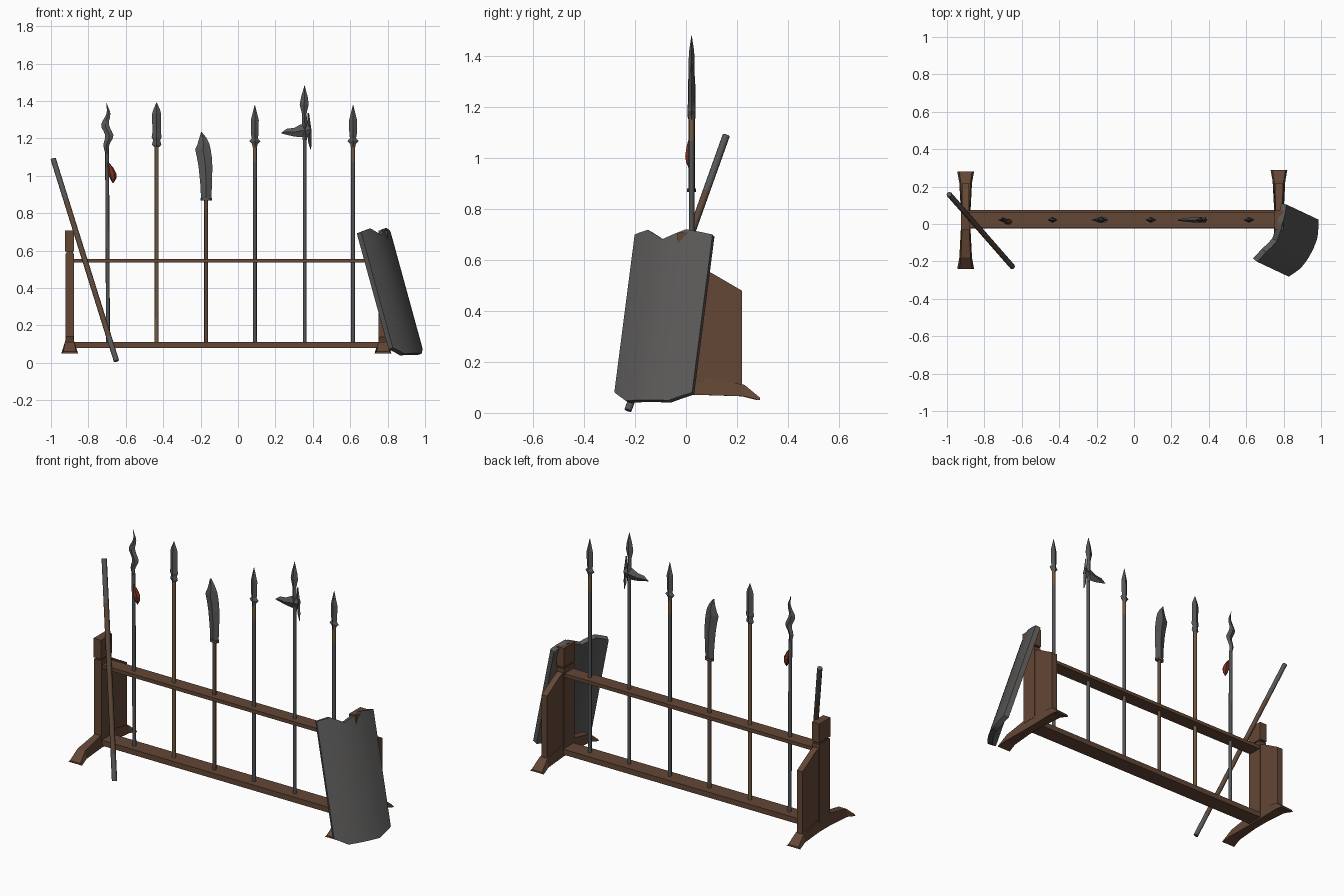
import bpy, bmesh, math
from mathutils import Vector

if "Cube" in bpy.data.objects:
    bpy.data.objects.remove(bpy.data.objects["Cube"])


def mat(name, rgb):
    m = bpy.data.materials.new(name)
    m.diffuse_color = (*rgb, 1)
    m.use_nodes = True
    m.node_tree.nodes["Principled BSDF"].inputs["Base Color"].default_value = m.diffuse_color
    return m


WOOD = mat("rack_wood", (0.125, 0.062, 0.036))
METAL = mat("dark_metal", (0.095, 0.095, 0.095))
SHAFT = mat("grey_shaft", (0.085, 0.088, 0.092))
TAN = mat("tan_shaft", (0.17, 0.105, 0.05))
BROWN = mat("brown_shaft", (0.11, 0.065, 0.042))
RED = mat("red_tassel", (0.19, 0.03, 0.014))
SHIELD = mat("shield_grey", (0.1, 0.097, 0.095))


def loft(name, rings, mats, rule=None):
    """Closed skin through rings of equal point counts."""
    bm = bmesh.new()
    vs = [[bm.verts.new(p) for p in r] for r in rings]
    n = len(vs[0])
    for a, b in zip(vs, vs[1:]):
        for i in range(n):
            j = (i + 1) % n
            bm.faces.new((a[i], a[j], b[j], b[i]))
    bm.faces.new(vs[0])
    bm.faces.new(vs[-1])
    bmesh.ops.recalc_face_normals(bm, faces=bm.faces)
    if rule:
        for f in bm.faces:
            f.material_index = rule(f.calc_center_median())
    me = bpy.data.meshes.new(name)
    bm.to_mesh(me)
    bm.free()
    ob = bpy.data.objects.new(name, me)
    bpy.context.collection.objects.link(ob)
    for m in mats:
        me.materials.append(m)
    return ob


def box(name, x, y, z, m=WOOD):
    return loft(name, [[(x[0], y[0], k), (x[1], y[0], k), (x[1], y[1], k), (x[0], y[1], k)] for k in z], [m])


def rod(name, a, b, r, mats, cuts=(), rule=None, n=8):
    a, b = Vector(a), Vector(b)
    q = (b - a).to_track_quat('Z', 'Y')
    circ = [q @ Vector((r * math.cos(2 * math.pi * i / n), r * math.sin(2 * math.pi * i / n), 0)) for i in range(n)]
    ob = loft(name, [[a.lerp(b, t) + c for c in circ] for t in (0, *cuts, 1)], mats, rule)
    for p in ob.data.polygons:
        p.use_smooth = len(p.vertices) == 4
    return ob


WY = 0.022  # depth line of the standing weapons


def blade(name, secs, along_x=False, m=METAL):
    """Diamond-section blade: (x, z, half width, half thickness)."""
    rings = []
    for x, z, h, t in secs:
        dx, dz = (0, h) if along_x else (h, 0)
        rings.append([(x - dx, WY, z - dz), (x, WY - t, z), (x + dx, WY, z + dz), (x, WY + t, z)])
    return loft(name, rings, [m])


# rack ends: foot, post, head block and back panel
for side, cx, cy in (("left", -0.9, 0.02), ("right", 0.775, 0.03)):
    half = [(0.26, 0.045, 0.05, 0.06), (0.2, 0.034, 0.065, 0.11), (0.05, 0.026, 0.07, 0.14)]
    prof = [(-y, h, a, b) for y, h, a, b in half] + [(y, h, a, b) for y, h, a, b in reversed(half)]
    loft(side + "_foot", [[(cx - h, cy + y, a), (cx + h, cy + y, a), (cx + h * 0.75, cy + y, b),
                           (cx - h * 0.75, cy + y, b)] for y, h, a, b in prof], [WOOD])
    box(side + "_post", (cx - 0.023, cx + 0.023), (-0.028, 0.07), (0.12, 0.585))
    box(side + "_neck", (cx - 0.018, cx + 0.018), (-0.02, 0.062), (0.58, 0.6))
    box(side + "_head_block", (cx - 0.024, cx + 0.024), (-0.033, 0.072), (0.595, 0.708))
    panel = [(0.06, 0.1), (0.22, 0.1), (0.22, 0.48), (0.1, 0.55), (0.06, 0.565)]
    loft(side + "_back_panel", [[(cx + s, y, z) for y, z in panel] for s in (-0.018, 0.018)], [WOOD])

# cross beams
box("lower_beam", (-0.89, 0.77), (-0.023, 0.075), (0.08, 0.112))
box("upper_beam", (-0.89, 0.77), (-0.018, 0.065), (0.535, 0.556))


def shaft(name, x, top, m, band_from=None, x_top=None, band=TAN):
    xt = x if x_top is None else x_top
    low = 0.1
    if band_from is None:
        return rod(name, (x, WY, low), (xt, WY, top), 0.0105, [m])
    t = (band_from - low) / (top - low)
    return rod(name, (x, WY, low), (xt, WY, top), 0.0105, [m, band], (t,), lambda c: int(c.z > band_from))


def spear(name, x, z0, tip, w):
    blade(name, [(x, z0, 0.011, 0.011), (x, z0 + 0.02, 0.015, 0.015), (x, z0 + 0.035, 0.03, 0.016),
                 (x, z0 + 0.05, 0.016, 0.015), (x, z0 + 0.07, 0.02, 0.013), (x, tip - 0.08, w, 0.012),
                 (x, tip, 0.001, 0.001)])


# wavy spear with a red tassel
shaft("wavy_spear_shaft", -0.695, 1.13, SHAFT, x_top=-0.7)
wave = []
for i in range(15):
    t = i / 14
    wave.append((-0.7 + 0.014 * math.sin(t * 13 + 3.5) * min(1, 3 * t) * (1 - 0.7 * t * t),
                 1.12 + 0.27 * t, max(0.001, 0.022 * min(1, 0.45 + 1.6 * t) * min(1, 2.2 * (1 - t))),
                 0.012 * (1 - t) + 0.001))
blade("wavy_spear_blade", wave)
tas = [(-0.695, 1.07, 0.005), (-0.682, 1.045, 0.014), (-0.672, 1.01, 0.022), (-0.668, 0.985, 0.017),
       (-0.668, 0.96, 0.002)]
loft("red_tassel", [[(x + r * math.cos(a * math.pi / 3), 0.012 + 0.8 * r * math.sin(a * math.pi / 3), z)
                     for a in range(6)] for x, z, r in tas], [RED])

# broad spear
shaft("broad_spear_shaft", -0.435, 1.17, TAN)
blade("broad_spear_head", [(-0.435, 1.155, 0.014, 0.014), (-0.435, 1.165, 0.025, 0.016), (-0.435, 1.19, 0.019, 0.015),
                           (-0.435, 1.205, 0.027, 0.016), (-0.435, 1.23, 0.023, 0.013), (-0.435, 1.33, 0.024, 0.012),
                           (-0.435, 1.35, 0.019, 0.01), (-0.435, 1.392, 0.001, 0.001)])

# glaive
shaft("glaive_shaft", -0.17, 0.875, BROWN)
loft("glaive_collar", [[(-0.17 + 0.03 * math.cos(a * math.pi / 4), WY + 0.018 * math.sin(a * math.pi / 4), z)
                        for a in range(8)] for z in (0.868, 0.882)], [METAL])
edges = [(0.88, -0.198, -0.143), (0.95, -0.201, -0.139), (1.05, -0.211, -0.137), (1.1, -0.22, -0.14),
         (1.14, -0.229, -0.146), (1.17, -0.216, -0.153), (1.205, -0.206, -0.17), (1.235, -0.197, -0.195)]
blade("glaive_blade", [((a + b) / 2, z, (b - a) / 2, 0.013 if z < 1.2 else 0.006) for z, a, b in edges])

# two slim spears
for nm, x in (("centre", 0.09), ("right", 0.615)):
    shaft(nm + "_spear_shaft", x, 1.17, SHAFT, 1.07)
    spear(nm + "_spear_head", x, 1.15, 1.378, 0.021)

# beaked polearm: spike, beak and rear langet
shaft("beaked_shaft", 0.357, 1.26, SHAFT)
blade("beaked_spike", [(0.357, 1.19, 0.013, 0.015), (0.357, 1.28, 0.015, 0.015), (0.354, 1.33, 0.012, 0.012),
                       (0.354, 1.38, 0.024, 0.012), (0.355, 1.42, 0.018, 0.01), (0.356, 1.482, 0.001, 0.001)])
blade("beaked_beak", [(0.232, 1.228, 0.002, 0.002), (0.26, 1.235, 0.016, 0.008), (0.3, 1.233, 0.023, 0.012),
                      (0.335, 1.24, 0.034, 0.015), (0.385, 1.245, 0.038, 0.015)], True)
blade("beaked_langet", [(0.389, 1.14, 0.002, 0.003), (0.384, 1.18, 0.009, 0.008), (0.381, 1.25, 0.011, 0.01),
                        (0.376, 1.335, 0.004, 0.004)])

# leaning staff with grey ends
rod("leaning_staff", (-0.65, -0.228, 0.01), (-0.988, 0.158, 1.09), 0.0145, [BROWN, METAL], (0.12, 0.8),
    lambda c: int(c.z < 0.12 or c.z > 0.88))

# curved shield leaning on the right post
W = Vector((0.46, 0.89, 0)).normalized()
U = Vector((-0.17, 0.08, 0.62)).normalized()
N = W.cross(U).normalized()
mid = Vector((0.905, -0.128, 0.08))
L = 0.648


def interp(t, pts):
    for (a, p), (b, q) in zip(pts, pts[1:]):
        if t <= b:
            return p + (q - p) * (t - a) / (b - a)
    return pts[-1][1]


BOT = [(-1, 0), (-0.6, -0.042), (0.5, -0.042), (1, 0)]
TOP = [(-1, 0), (-0.6, 0.012), (-0.15, -0.03), (0.4, 0.012), (1, 0)]
rings = []
for t in (-1, -0.8, -0.6, -0.38, -0.15, 0.12, 0.4, 0.5, 0.75, 1):
    outer = mid + W * (0.172 * t) + N * (0.038 * (1 - t * t) + 0.002)
    inner = outer - N * 0.03 - W * (0.006 * t)
    b, h = interp(t, BOT), L + interp(t, TOP)
    rings.append([outer + U * b, outer + U * h, inner + U * h, inner + U * b])
sh = loft("leaning_shield", rings, [SHIELD])
for p in sh.data.polygons:
    p.use_smooth = abs(p.normal.dot(N)) > 0.7
bpy.context.view_layer.objects.active = sh
sh.select_set(True)
bpy.ops.object.shade_smooth_by_angle(angle=math.radians(35))
